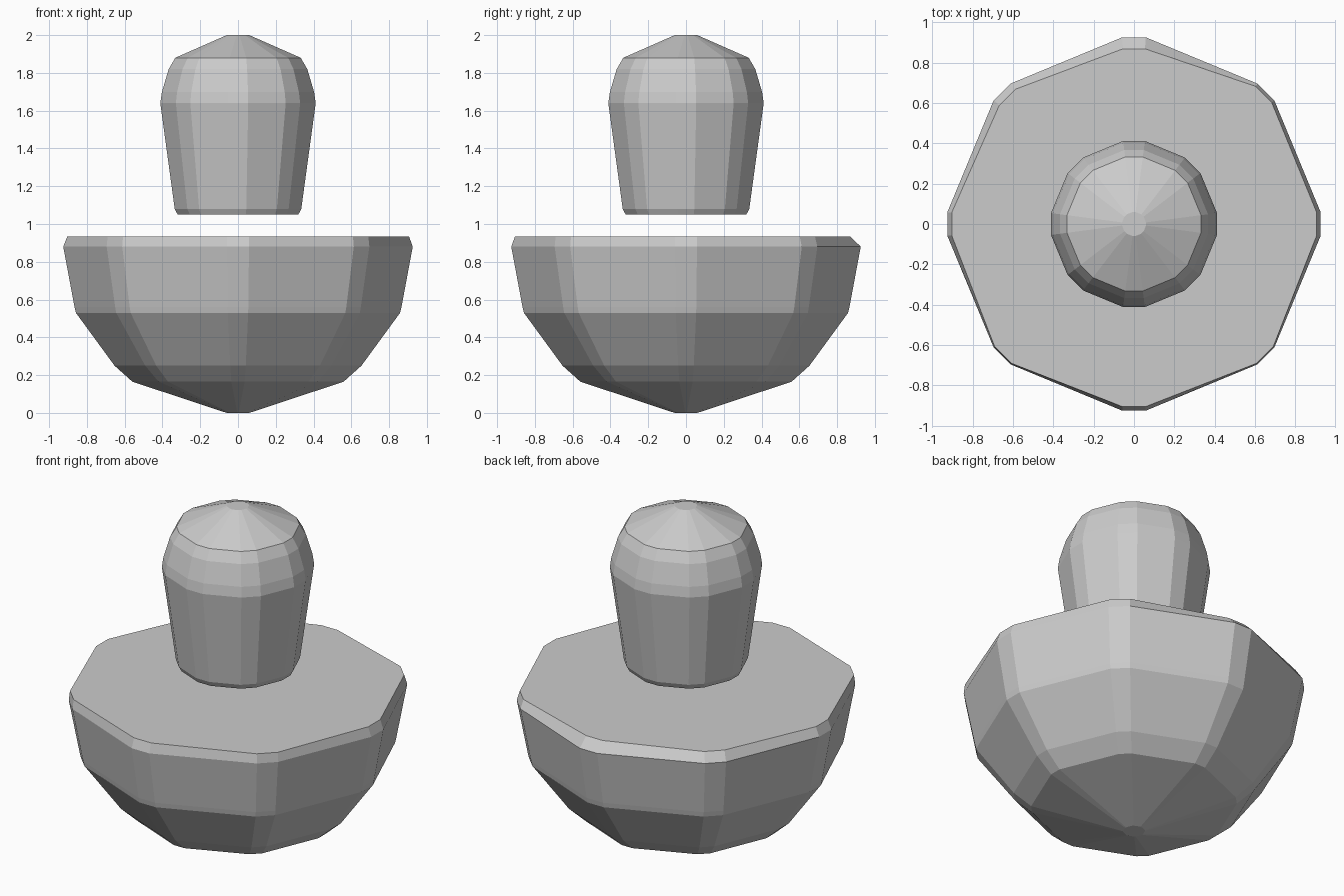
import bpy, bmesh
from math import radians, cos, sin

if "Cube" in bpy.data.objects:
    bpy.data.objects.remove(bpy.data.objects["Cube"])


def ring(z, radius, spread, corners=None):
    """Octagon with nipped corners: two points around every 45 degrees."""
    pts = []
    for k in range(8):
        r = corners[k] if corners else radius
        for s in (-1, 1):
            a = radians(45 * k + s * spread)
            pts.append((r * cos(a), r * sin(a), z))
    return pts


def loft(name, rings):
    """Skin stacked rings and cap both ends."""
    bm = bmesh.new()
    loops = [[bm.verts.new(p) for p in r] for r in rings]
    n = len(loops[0])
    for lo, hi in zip(loops, loops[1:]):
        for i in range(n):
            j = (i + 1) % n
            bm.faces.new((lo[i], lo[j], hi[j], hi[i]))
    bm.faces.new(loops[0][::-1])
    bm.faces.new(loops[-1])
    bmesh.ops.recalc_face_normals(bm, faces=bm.faces)
    mesh = bpy.data.meshes.new(name)
    bm.to_mesh(mesh)
    bm.free()
    obj = bpy.data.objects.new(name, mesh)
    bpy.context.collection.objects.link(obj)
    return obj


# Faceted bowl-shaped base with an uneven chamfer on the flat top
bowl = [(0.0, 0.06), (0.165, 0.56), (0.25, 0.655), (0.53, 0.86),
        (0.56, 0.867), (0.88, 0.927)]
rim = [0.907, 0.91, 0.87, 0.89, 0.905, 0.92, 0.907, 0.92]
loft("bowl_base", [ring(z, r, 3.6) for z, r in bowl]
     + [ring(0.935, 0, 3.6, rim)])

# Faceted rounded knob floating above the base
knob = [(1.05, 0.322), (1.08, 0.338), (1.64, 0.415), (1.70, 0.406),
        (1.82, 0.37), (1.88, 0.335), (2.0, 0.06)]
loft("knob", [ring(z, r, 7.5) for z, r in knob])
